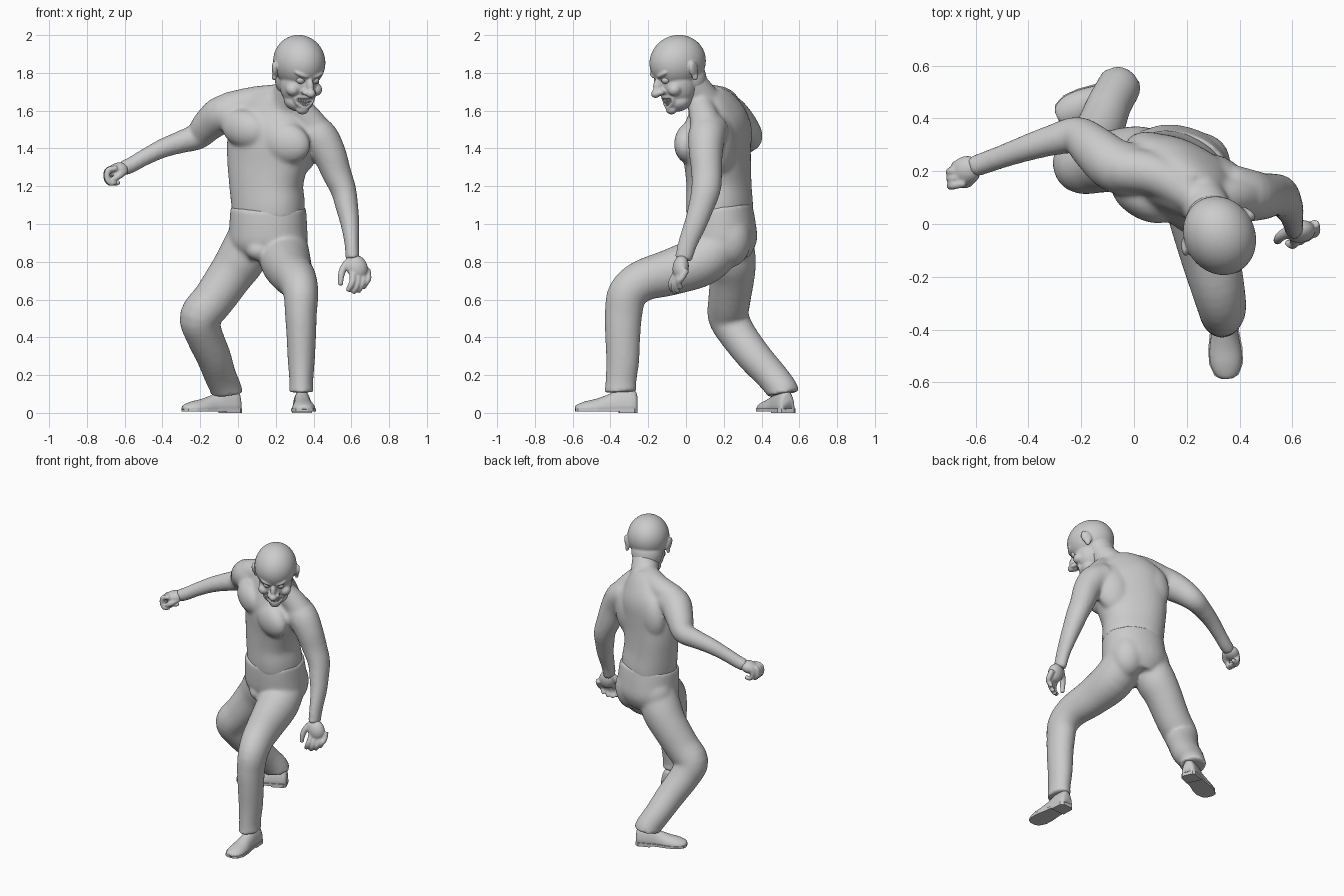
import bpy, bmesh, math
from mathutils import Vector, Matrix, Euler

X, Y, Z = Vector((1, 0, 0)), Vector((0, 1, 0)), Vector((0, 0, 1))


def loft(bm, rows, side=X, seg=24, sub=4, power=1.0, grow=0.0):
    """Tube through rows (x, y, z, width[, depth]), smoothed; power < 1 makes it boxier."""
    rows = [tuple(r) + ((r[3],) if len(r) == 4 else ()) for r in rows]
    n, pts = len(rows), []
    for i in range(n - 1):
        q = [rows[max(i - 1, 0)], rows[i], rows[i + 1], rows[min(i + 2, n - 1)]]
        for k in range(sub):
            t = k / sub
            pts.append([0.5 * (2 * b + (c - a) * t + (2 * a - 5 * b + 4 * c - d) * t * t
                               + (3 * b - a - 3 * c + d) * t ** 3) for a, b, c, d in zip(*q)])
    pts.append(list(rows[-1]))
    curve = lambda v: math.copysign(abs(v) ** power, v)
    rings = []
    for i, p in enumerate(pts):
        t = Vector(pts[min(i + 1, len(pts) - 1)][:3]) - Vector(pts[max(i - 1, 0)][:3])
        t.normalize()
        s = (side - t * side.dot(t)).normalized()
        f = t.cross(s)
        w, d = p[3] + grow, p[4] + grow
        rings.append([bm.verts.new(Vector(p[:3]) + s * w * curve(math.cos(a)) + f * d * curve(math.sin(a)))
                      for a in (2 * math.pi * j / seg for j in range(seg))])
    for r0, r1 in zip(rings, rings[1:]):
        for j in range(seg):
            k = (j + 1) % seg
            bm.faces.new((r0[j], r0[k], r1[k], r1[j]))
    bm.faces.new(rings[0][::-1])
    bm.faces.new(rings[-1])


def blob(bm, loc, size, rot=(0, 0, 0)):
    """Ellipsoid with rotation in degrees."""
    m = Matrix.LocRotScale(Vector(loc), Euler([math.radians(a) for a in rot]), Vector(size))
    bmesh.ops.create_uvsphere(bm, u_segments=40, v_segments=24, radius=1, matrix=m)


def finish(bm, name, voxel=0, smooth=5, matrix=None):
    """Turn the bmesh into an object; a voxel size fuses its pieces into one skin."""
    if matrix:
        bm.transform(matrix)
    bmesh.ops.recalc_face_normals(bm, faces=bm.faces)
    me = bpy.data.meshes.new(name)
    bm.to_mesh(me)
    bm.free()
    me.shade_smooth()
    ob = bpy.data.objects.new(name, me)
    bpy.context.collection.objects.link(ob)
    if voxel:
        r = ob.modifiers.new("fuse", 'REMESH')
        r.mode, r.voxel_size, r.use_smooth_shade = 'VOXEL', voxel, True
        s = ob.modifiers.new("soften", 'SMOOTH')
        s.factor, s.iterations = 0.5, smooth
    return ob


# Upper body: torso, neck, shoulders, arms
bm = bmesh.new()
loft(bm, [(.16, .18, 1.03, .19, .16), (.16, .178, 1.1, .196, .163), (.15, .175, 1.2, .2, .155),
          (.155, .168, 1.32, .222, .152), (.17, .158, 1.43, .24, .155), (.195, .15, 1.53, .235, .15),
          (.22, .13, 1.61, .18, .12), (.245, .1, 1.67, .1, .09)], Vector((.88, -.47, 0)), 40, power=.88)
loft(bm, [(.23, .13, 1.58, .1), (.265, .08, 1.67, .09), (.295, .03, 1.74, .084), (.31, 0, 1.8, .08)])
for path in ([(.27, .07, 1.68, .065), (.1, .18, 1.65, .08), (-.05, .21, 1.61, .088)],
             [(.29, .07, 1.65, .065), (.37, .1, 1.55, .08), (.43, .11, 1.47, .085)]):
    loft(bm, path, Y)
blob(bm, (.035, .095, 1.505), (.135, .075, .1), (0, 14, -30))   # chest muscles
blob(bm, (.25, .022, 1.43), (.14, .075, .11), (0, 14, -20))
blob(bm, (.09, .255, 1.48), (.13, .085, .17), (0, 10, -25))     # shoulder blades
blob(bm, (.32, .175, 1.42), (.12, .08, .17), (0, 10, -28))
loft(bm, [(.03, .2, 1.57, .1), (-.07, .22, 1.585, .102), (-.15, .285, 1.53, .089), (-.215, .335, 1.465, .072),
          (-.3, .32, 1.435, .06), (-.4, .29, 1.4, .051), (-.5, .255, 1.35, .044),
          (-.57, .23, 1.31, .042), (-.615, .215, 1.293, .04)], Z)
loft(bm, [(.35, .13, 1.5, .1), (.425, .11, 1.465, .1), (.48, .105, 1.38, .09), (.522, .11, 1.27, .078, .082),
          (.558, .105, 1.18, .068, .078), (.577, .08, 1.09, .06, .068), (.593, .05, 1.0, .05, .06),
          (.602, .01, .9, .039, .052), (.606, -.015, .81, .037, .046)])
finish(bm, "upper_body", .011, 9)

# Trousers: waist, seat, both legs
bm = bmesh.new()
loft(bm, [(.16, .178, 1.09, .2, .17), (.16, .188, .99, .206, .178), (.16, .197, .9, .205, .175),
          (.165, .2, .82, .15, .13)], Vector((.97, -.24, 0)), 40, power=.92)
loft(bm, [(.07, .22, .93, .12), (.02, .24, .82, .125), (-.04, .245, .73, .115), (-.13, .23, .6, .107),
          (-.2, .225, .51, .104), (-.182, .27, .42, .094), (-.13, .36, .3, .087),
          (-.095, .45, .2, .08), (-.065, .505, .13, .078), (-.06, .515, .1, .082)], grow=.005)
loft(bm, [(.24, .2, .91, .12), (.25, .09, .81, .13), (.28, -.08, .745, .112, .118),
          (.315, -.23, .7, .098, .105), (.333, -.31, .63, .088, .1), (.333, -.33, .53, .08, .095),
          (.335, -.335, .42, .074, .089), (.335, -.335, .28, .067, .083),
          (.335, -.345, .16, .058, .077), (.335, -.345, .11, .064, .083)], grow=.005)
blob(bm, (.07, .25, .92), (.125, .11, .15))
blob(bm, (.25, .23, .92), (.115, .115, .15))
blob(bm, (.11, .08, .86), (.065, .06, .055))
finish(bm, "trousers", .011, 9)


# Shoes: upper lofted heel to toe, flat sole, heel block
def shoe(name, heel, toe):
    d = Vector((toe[0] - heel[0], toe[1] - heel[1], 0))
    L = d.length
    m = Matrix.Translation((*heel, 0)) @ Matrix.Rotation(math.atan2(d.y, d.x), 4, 'Z')
    prof = [(.01, .03, .09), (.06, .046, .12), (.3, .048, .125), (.45, .05, .1),
            (.65, .06, .075), (.82, .059, .062), (.95, .04, .046), (.99, .015, .035)]
    bm = bmesh.new()
    loft(bm, [(L * a, 0, .02, w, h - .02) for a, w, h in prof], Y, 28, 3)
    for v in bm.verts:
        v.co.z = max(v.co.z, .018)
    finish(bm, name + "_upper", 0, 0, m)
    for part, rows, z0, z1 in (("sole", prof, .008, .024), ("heel", prof[:3], 0, .02)):
        bm = bmesh.new()
        edge = [(L * a, w + .005) for a, w, h in rows]
        ring = edge + [(x, -w) for x, w in reversed(edge)]
        f = bm.faces.new([bm.verts.new((x, y, z0)) for x, y in ring])
        ext = bmesh.ops.extrude_face_region(bm, geom=[f])["geom"]
        bmesh.ops.translate(bm, vec=(0, 0, z1 - z0), verts=[v for v in ext if isinstance(v, bmesh.types.BMVert)])
        ob = finish(bm, f"{name}_{part}", 0, 0, m)
        ob.data.shade_flat()


shoe("left_shoe", (.335, -.255), (.352, -.59))
shoe("right_shoe", (.01, .54), (-.295, .405))

# Right hand, a loose fist
bm = bmesh.new()
blob(bm, (-.635, .205, 1.285), (.058, .052, .04), (0, -15, 20))
for i in range(4):
    y = .155 + .026 * i
    x = -.66 - .008 * (i % 3) + .006 * i
    loft(bm, [(x + .02, y, 1.295, .016), (x - .025, y - .008, 1.285, .017), (x - .033, y - .01, 1.245, .016),
              (x - .015, y - .008, 1.217, .015), (x + .015, y, 1.222, .013)], Y, 12)
loft(bm, [(-.6, .19, 1.28, .02), (-.63, .155, 1.255, .018), (-.665, .15, 1.235, .015)], Z, 12)
finish(bm, "right_hand", .006, 3)

# Left hand, hanging with curled fingers
bm = bmesh.new()
blob(bm, (.63, -.028, .77), (.056, .042, .066), (-10, -18, 15))
for i, drop in enumerate((.01, 0, .005, .025)):
    x, y = .602 + .027 * i, -.045 + .014 * i
    loft(bm, [(x, y + .005, .76, .019), (x + .006, y - .02, .715, .018), (x - .002, y - .035, .67 + drop, .016),
              (x - .022, y - .025, .635 + drop, .013)], X, 12)
loft(bm, [(.595, -.02, .81, .022), (.558, -.045, .765, .02), (.545, -.06, .72, .017), (.543, -.065, .675, .013)], X, 12)
finish(bm, "left_hand", .006, 3)

# Head, built upright, then turned and bowed
HEAD = Matrix.Translation((.322, -.04, 1.859)) \
    @ Matrix.Rotation(math.radians(28), 4, 'Z') @ Matrix.Rotation(math.radians(20), 4, 'X')
bm = bmesh.new()
blob(bm, (0, -.005, 0), (.134, .155, .142))
blob(bm, (0, -.048, -.11), (.104, .1, .12))
blob(bm, (0, -.07, -.192), (.082, .07, .058))
blob(bm, (0, -.125, -.222), (.036, .028, .028))
blob(bm, (0, .03, -.1), (.1, .09, .11))
blob(bm, (0, -.155, -.085), (.02, .034, .05), (-20, 0, 0))      # nose
blob(bm, (0, -.185, -.112), (.026, .026, .023))
for s in (-1, 1):
    blob(bm, (s * .024, -.165, -.113), (.016, .022, .016))
    blob(bm, (s * .068, -.105, -.118), (.036, .038, .034))      # cheeks
    blob(bm, (s * .045, -.135, -.022), (.045, .024, .014), (0, -s * 15, s * 18))
    blob(bm, (s * .135, .005, -.045), (.014, .032, .046), (10, s * 12, s * 20))
    blob(bm, (s * .132, 0, -.085), (.012, .018, .02))
mouth = lambda a: (.054 * math.cos(a), -.14 + 7 * (.05 * math.cos(a)) ** 2,
                   -.178 + .028 * math.sin(a) + .016 * math.cos(a) ** 2)
for i in range(24):
    blob(bm, mouth(2 * math.pi * i / 24), (.011, .012, .01))
finish(bm, "head", .006, 4, HEAD)

# Eyes and teeth
for s, name in ((-1, "right_eye"), (1, "left_eye")):
    bm = bmesh.new()
    blob(bm, (s * .043, -.125, -.056), (.024, .024, .022))
    finish(bm, name, 0, 0, HEAD)
bm = bmesh.new()
for s in (-1, 1):
    for i in range(6):
        x = (i - 2.5) * .0135
        bmesh.ops.create_cube(bm, size=1, matrix=Matrix.LocRotScale(
            Vector((x, -.138 + 7 * x * x, -.178 + s * .0105 + 6 * x * x)), None, Vector((.012, .014, .017))))
finish(bm, "teeth", 0, 0, HEAD).data.shade_flat()
